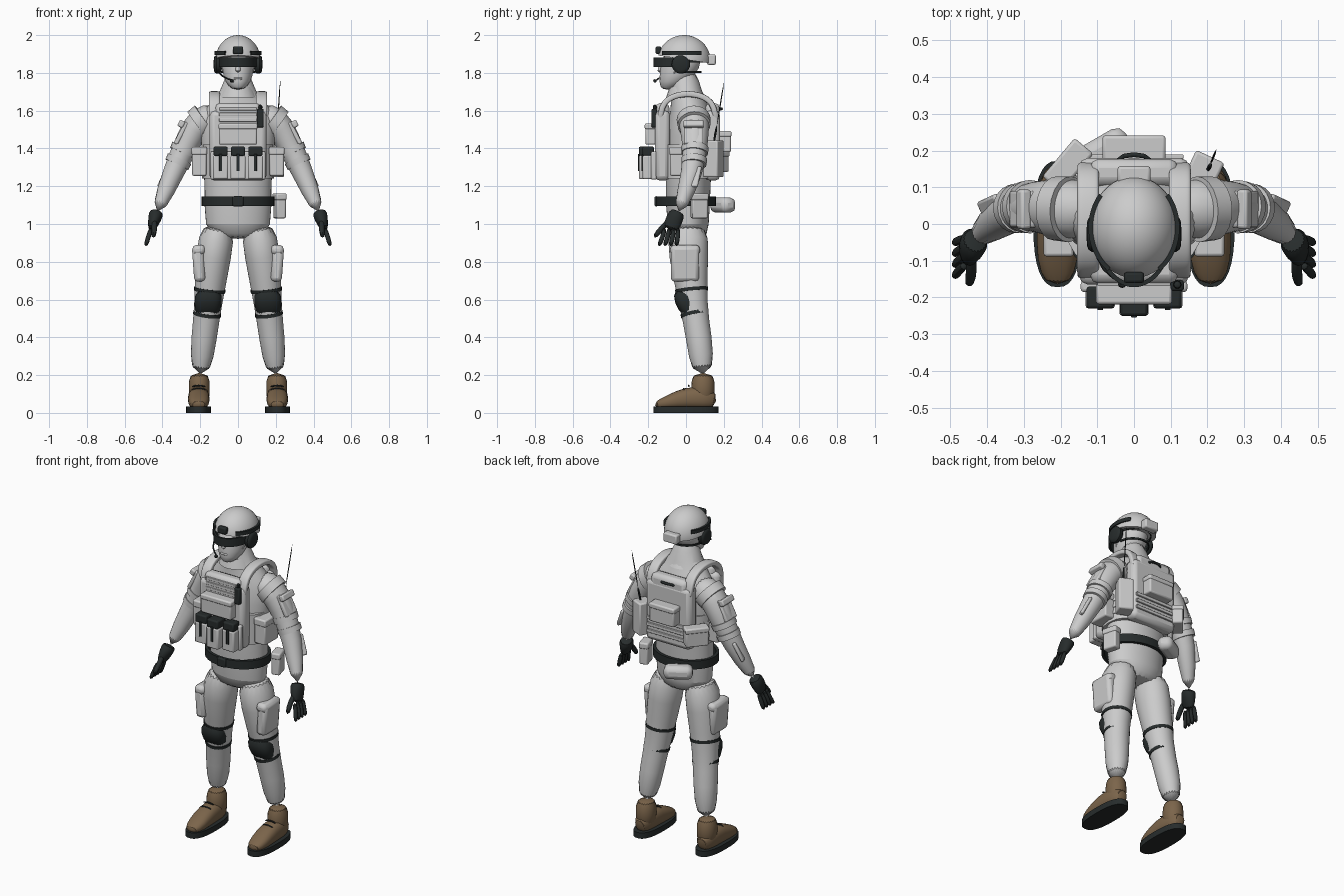
import bpy, bmesh, math
from mathutils import Vector, Matrix, Euler

old = bpy.data.objects.get("Cube")
if old:
    bpy.data.objects.remove(old)


def material(name, *rgb):
    m = bpy.data.materials.new(name)
    m.use_nodes = True
    m.diffuse_color = (*rgb, 1)
    bsdf = next(n for n in m.node_tree.nodes if n.type == 'BSDF_PRINCIPLED')
    bsdf.inputs["Base Color"].default_value = (*rgb, 1)
    bsdf.inputs["Roughness"].default_value = .8
    return m


GREY = material("light grey cloth", .6, .6, .6)
DARK = material("dark rubber", .02, .025, .025)
BROWN = material("brown leather", .2, .13, .07)
X_AXIS, Y_AXIS, Z_AXIS = Matrix.Identity(3)
made = []


def finish(name, bm, mat, mirror=False, smooth=0, bevel=0):
    bmesh.ops.recalc_face_normals(bm, faces=bm.faces)
    mesh = bpy.data.meshes.new(name)
    bm.to_mesh(mesh)
    bm.free()
    mesh.materials.append(mat)
    ob = bpy.data.objects.new(name, mesh)
    bpy.context.collection.objects.link(ob)
    if bevel:
        modifier = ob.modifiers.new("Bevel", 'BEVEL')
        modifier.width, modifier.segments = bevel, 2
    if mirror:
        ob.modifiers.new("Mirror", 'MIRROR').use_mirror_merge = False
    if smooth:
        modifier = ob.modifiers.new("Subdivision", 'SUBSURF')
        modifier.levels = modifier.render_levels = smooth
    made.append(ob)


def tube(name, rings, mat, ref=X_AXIS, power=2, sides=20, smooth=1, mirror=False, flat=False):
    """Loft of rings (x, y, z, radius along ref, and the other radius if it differs)."""
    bm = bmesh.new()
    points = [Vector(ring[:3]) for ring in rings]
    last = len(rings) - 1
    loops = []
    for i, ring in enumerate(rings):
        along = Z_AXIS if flat else (points[min(i + 1, last)] - points[max(i - 1, 0)]).normalized()
        u = (ref - along * ref.dot(along)).normalized()
        v = along.cross(u)
        loop = []
        for k in range(sides):
            angle = math.tau * k / sides
            c, s = (math.copysign(abs(w) ** (2 / power), w) for w in (math.cos(angle), math.sin(angle)))
            loop.append(bm.verts.new(points[i] + u * c * ring[3] + v * s * ring[-1]))
        loops.append(loop)
    for a, b in zip(loops, loops[1:]):
        for k in range(sides):
            bm.faces.new((a[k - 1], a[k], b[k], b[k - 1]))
    bm.faces.new(loops[0])
    bm.faces.new(loops[-1])
    finish(name, bm, mat, mirror, smooth)


def wire(name, points, radius, mat=DARK, **options):
    tube(name, [(*point, radius) for point in points], mat, sides=8, **options)


def box(name, at, size, mat=GREY, turn=(0, 0, 0), bevel=.008, mirror=False):
    bm = bmesh.new()
    rotation = Euler(map(math.radians, turn)).to_matrix().to_4x4()
    bmesh.ops.create_cube(bm, size=1, matrix=Matrix.Translation(at) @ rotation @ Matrix.Diagonal((*size, 1)))
    finish(name, bm, mat, mirror, bevel=bevel)


def pouch(name, at, size, **options):
    """Box with a slightly larger flap over its top."""
    x, y, z = at
    width, depth, height = size
    box(name, at, size, **options)
    box(name + "_flap", (x, y, z + height * .38), (width + .007, depth + .007, height * .28), **options)


def band(name, at, rx, ry, start, end, height, mat=DARK, thick=.006, mirror=False):
    """Curved strip around a vertical axis, angles in degrees."""
    bm = bmesh.new()
    rows, steps = [], 32
    profile = [(o * thick, h * height / 2) for o, h in ((0, -1), (1, -1), (1, 1), (0, 1))]
    for i in range(steps + 1):
        angle = math.radians(start + (end - start) * i / steps)
        c, s = math.cos(angle), math.sin(angle)
        rows.append([bm.verts.new(Vector(at) + Vector(((rx + o) * c, (ry + o) * s, h))) for o, h in profile])
    for a, b in zip(rows, rows[1:]):
        for k in range(len(profile)):
            bm.faces.new((a[k], a[k - 1], b[k - 1], b[k]))
    bm.faces.new(rows[0])
    bm.faces.new(rows[-1])
    finish(name, bm, mat, mirror)


def ring_at(limb, z, grow):
    """Ring of a limb at a height, widened a little."""
    for a, b in zip(limb, limb[1:]):
        if a[2] >= z >= b[2]:
            t = (a[2] - z) / (a[2] - b[2])
            x, y, z, u, v = (p + (q - p) * t for p, q in zip((*a[:4], a[-1]), (*b[:4], b[-1])))
            return x, y, z, u + grow, v + grow


def cuff(name, limb, z, height, grow, mat, ref):
    tube(name, [ring_at(limb, z + h, grow) for h in (height / 2, -height / 2)], mat, ref, smooth=0, mirror=True)


# Body
arm = [(.1, .04, 1.57, .08), (.2, .04, 1.55, .085), (.26, .05, 1.45, .07), (.34, .04, 1.28, .058),
       (.43, -.04, 1.06, .037)]
leg = [(.1, .01, 1, .09, .11), (.13, .01, .85, .1, .11), (.16, .04, .55, .07), (.18, .07, .4, .07),
       (.2, .09, .2, .055, .062)]
tube("torso", [(0, .02, .92, .1, .08), (0, .01, .97, .19, .115), (0, .01, 1.2, .17, .12), (0, .02, 1.5, .21, .13),
               (0, .03, 1.6, .2, .11), (0, 0, 1.7, .08), (0, -.01, 1.82, .07)], GREY, flat=True)
tube("legs", leg, GREY, mirror=True)
tube("arms", arm, GREY, Y_AXIS, mirror=True)
for place, z in (("upper", 1.54), ("middle", 1.39), ("lower", 1.33)):
    cuff(place + "_sleeve_bands", arm, z, .03, .006, GREY, Y_AXIS)
pouch("sleeve_pouches", (.3, .04, 1.48), (.025, .1, .13), turn=(0, -28, 0), mirror=True)
box("elbow_pads", (.385, .04, 1.25), (.02, .07, .12), turn=(0, -26, -25), mirror=True)

# Gloves
tube("glove_palms", [(.43, -.04, 1.07, .042), (.44, -.06, 1.03, .045, .036), (.46, -.085, .965, .047, .02)],
     DARK, Y_AXIS, mirror=True)
for i, name in enumerate(("little", "ring", "middle", "index")):
    y = -.04 - .024 * i
    wire(name + "_fingers", [(.46, y, .98), (.475, y * 1.1, .93), (.49, y * 1.3, .88)], .0135, mirror=True)
wire("thumbs", [(.445, -.075, 1.03), (.44, -.125, .985), (.45, -.17, .925)], .016, mirror=True)

# Head
tube("head", [(0, -.1, 1.71, .03), (0, -.065, 1.75, .07, .08), (0, -.03, 1.82, .087, .107), (0, -.02, 1.92, .09, .11)],
     GREY, flat=True)
tube("nose", [(0, -.13, 1.85, .01), (0, -.14, 1.8, .018)], GREY, flat=True)
box("lips", (0, -.135, 1.77), (.045, .016, .014))
bm = bmesh.new()
bmesh.ops.create_uvsphere(bm, u_segments=40, v_segments=24, radius=1,
                          matrix=Matrix.Translation((0, -.01, 1.865)) @ Matrix.Diagonal((.12, .14, .135, 1)))
cut = bmesh.ops.bisect_plane(bm, geom=bm.verts[:] + bm.edges[:] + bm.faces[:], plane_co=(0, 0, 1.87),
                             plane_no=(0, .15, 1), clear_inner=True)
bmesh.ops.contextual_create(bm, geom=[g for g in cut["geom_cut"] if isinstance(g, bmesh.types.BMEdge)])
finish("helmet", bm, GREY)
band("helmet_rails", (0, -.01, 1.905), .112, .132, -55, 40, .022, thick=.012, mirror=True)
box("helmet_mount", (0, -.146, 1.92), (.055, .03, .04), DARK)
box("helmet_rear_box", (0, .135, 1.87), (.09, .045, .055))
band("goggles", (0, -.035, 1.857), .09, .125, -168, -12, .05, thick=.012)
band("goggle_strap", (0, -.02, 1.865), .094, .115, -30, 210, .018)
band("nape_band", (0, -.01, 1.805), .085, .085, 0, 180, .01)
wire("chin_straps", [(.09, -.03, 1.86), (.07, -.08, 1.76), (0, -.125, 1.71)], .005, GREY, ref=Y_AXIS, mirror=True)
tube("ear_cups", [(x, -.027, 1.845, r) for x, r in ((.08, .05), (.12, .053), (.13, .035))],
     DARK, Y_AXIS, mirror=True)
wire("microphone_boom", [(-.11, -.05, 1.82), (-.09, -.13, 1.78), (-.02, -.165, 1.757)], .005, ref=Z_AXIS)
wire("microphone", [(-.045, -.163, 1.76), (-.02, -.166, 1.755)], .011, ref=Z_AXIS)

# Vest
tube("collar", [(0, 0, 1.67, .105), (0, -.01, 1.725, .077)], GREY, flat=True, smooth=0)
tube("cummerbund", [(0, .01, z, .19, .145) for z in (1.24, 1.42)], GREY, power=2.4, smooth=0, flat=True)
for side, y in (("front", -.125), ("back", .14)):
    box(side + "_panel", (0, y, 1.415), (.3, .08, .37), bevel=.025)
    box(side + "_panel_top", (0, y, 1.57), (.24, .075, .14), bevel=.025)
arc = [math.pi * i / 8 for i in range(9)]
tube("shoulder_straps", [(.125, .01 - .15 * math.cos(a), 1.54 + .15 * abs(math.sin(a)) ** .6, .03, .016) for a in arc],
     GREY, power=4, mirror=True)
for i in range(3):
    box(f"chest_webbing_{i}", (0, -.162, 1.55 + .03 * i), (.2, .012, .018), bevel=.003)
    box(f"back_webbing_{i}", (0, .183, 1.29 + .04 * i), (.27, .012, .02), bevel=.003)
    band(f"side_webbing_{i}", (0, .01, 1.29 + .04 * i), .19, .145, -50, 50, .018, GREY, mirror=True)
pouch("chest_pouch", (0, -.185, 1.475), (.2, .06, .11))

# Ammunition pouches
box("pouch_backing", (0, -.17, 1.31), (.29, .03, .15))
for side, name in enumerate(("right", "middle", "left"), start=-1):
    depth = .06 if side else .08
    x, y = side * .092, -.17 - depth / 2
    box(name + "_magazine_pouch", (x, y, 1.3), (.08, depth, .125))
    box(name + "_magazine", (x, y, 1.385), (.075, depth, .05), DARK)
    box(name + "_magazine_strap", (x, -.17 - depth, 1.325), (.016, .009, .09), DARK, bevel=.002)
pouch("side_pouches", (.205, -.02, 1.33), (.075, .13, .15), mirror=True)

# Chest radio
box("chest_radio", (.118, -.168, 1.56), (.036, .03, .1), DARK)
wire("chest_radio_knob", [(.118, -.165, z) for z in (1.6, 1.635)], .013)

# Back gear
pouch("back_pouch", (0, .205, 1.435), (.165, .065, .11))
pouch("rear_side_pouch", (-.18, .16, 1.33), (.13, .06, .11), turn=(0, 0, 50))
box("radio_pouch", (.19, .145, 1.345), (.085, .085, .195), turn=(0, 0, -25))
wire("antenna_base", [(.2, .145, 1.42), (.21, .165, 1.53)], .007)
wire("antenna", [(.207, .16, 1.5), (.225, .205, 1.775)], .0035)
wire("drag_handle", [(-.045, .16, 1.6), (-.04, .19, 1.61), (.04, .19, 1.61), (.045, .16, 1.6)], .008, ref=Z_AXIS)

# Belt
band("belt", (0, 0, 1.12), .176, .14, 0, 360, .05, thick=.018)
box("belt_buckle", (0, -.158, 1.12), (.06, .018, .054), DARK)
pouch("hip_pouch", (.22, .07, 1.095), (.05, .085, .13), turn=(0, 0, 15))
box("rear_belt_pouch", (-.085, .195, 1.1), (.16, .085, .08), turn=(0, 0, 30), bevel=.028)

# Thigh pockets and knee pads
pouch("cargo_pockets", (.208, -.005, .79), (.06, .15, .19), turn=(0, 4, 0), bevel=.02, mirror=True)
tube("knee_pads", [(.163, .03, .505, .066, .045), (.158, 0, .58, .074, .064), (.155, 0, .66, .074, .07)],
     DARK, power=2.6, mirror=True, flat=True)
for place, z in (("lower", .525), ("upper", .65)):
    cuff(place + "_knee_straps", leg, z, .018, .004, DARK, X_AXIS)

# Boots
tube("boot_shafts", [(.205, .09, z, .056, .062) for z in (.05, .13, .215)], BROWN, mirror=True, flat=True)
foot = ((.16, .06, .03), (.1, .08, .057), (0, .08, .057), (-.1, .055, .058), (-.165, .04, .035))
tube("boot_feet", [(.208, y, z, width, z - .02) for y, z, width in foot], BROWN, power=2.4, mirror=True)
tube("boot_soles", [(.208, 0, z, .066, .172) for z in (0, .035)],
     DARK, power=2.5, sides=32, smooth=0, mirror=True, flat=True)
for i in range(3):
    y, z = .015 - i * .026, .148 - i * .016
    wire(f"boot_laces_{i}", [(.208 + side * .038, y, z - abs(side) * .01) for side in (-1, 0, 1)],
         .005, ref=Y_AXIS, mirror=True)

# Smooth shading with sharp edges kept
for ob in bpy.context.selected_objects:
    ob.select_set(False)
for ob in made:
    ob.select_set(True)
bpy.context.view_layer.objects.active = made[0]
bpy.ops.object.shade_smooth_by_angle(angle=math.radians(40))
